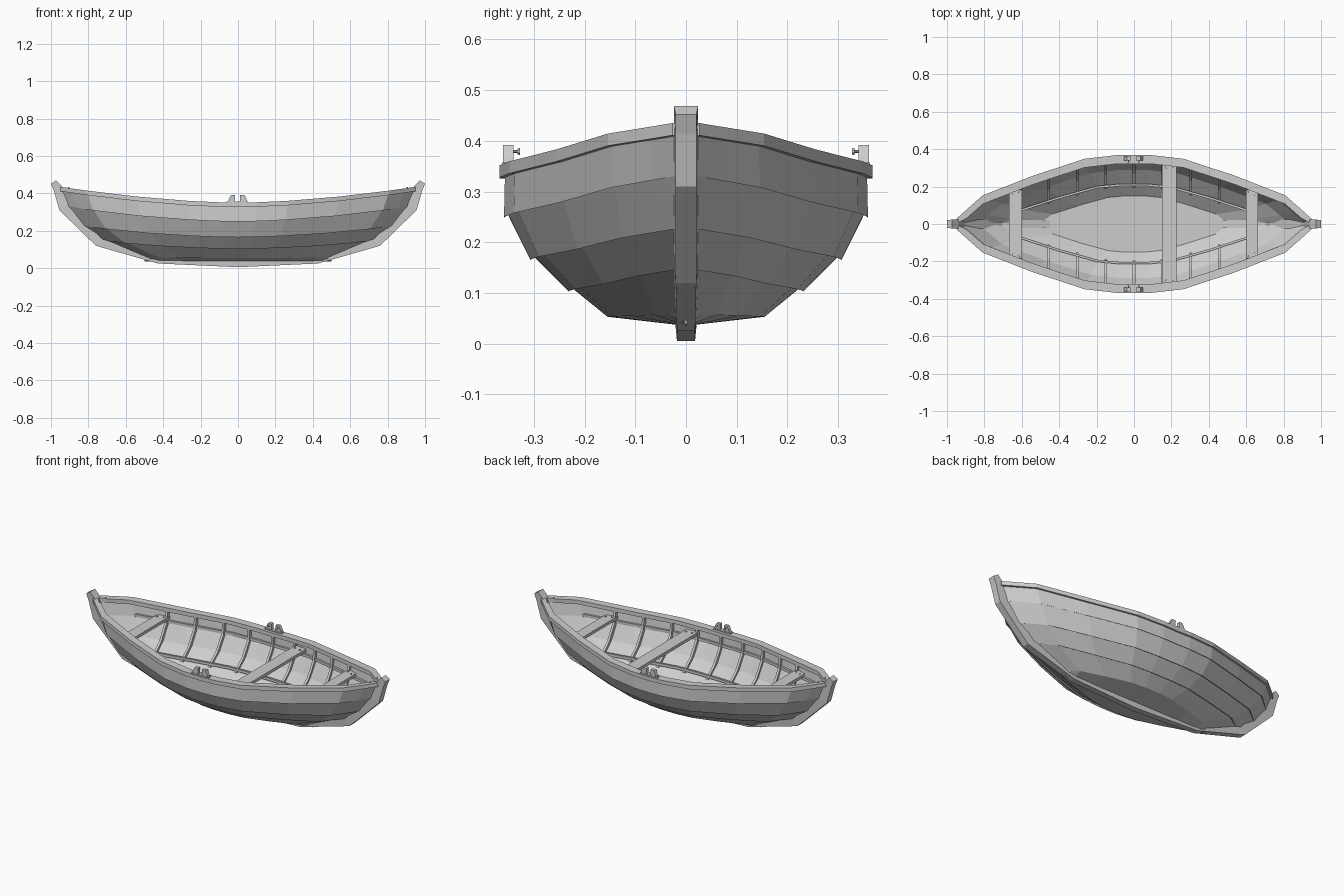
import bpy, bmesh
from mathutils import Vector

cube = bpy.data.objects.get("Cube")
if cube:
    bpy.data.objects.remove(cube, do_unlink=True)

GREY = (0.61, 0.61, 0.61, 1)
mat = bpy.data.materials.new("weathered grey")
mat.use_nodes = True
mat.diffuse_color = GREY
bsdf = mat.node_tree.nodes["Principled BSDF"]
bsdf.inputs["Base Color"].default_value = GREY
bsdf.inputs["Roughness"].default_value = 0.8


def finish(name, bm):
    bmesh.ops.recalc_face_normals(bm, faces=bm.faces)
    mesh = bpy.data.meshes.new(name)
    bm.to_mesh(mesh)
    bm.free()
    mesh.materials.append(mat)
    obj = bpy.data.objects.new(name, mesh)
    bpy.context.collection.objects.link(obj)
    return obj


def loft(name, sections):
    """Solid skin through a row of matching closed cross-sections."""
    bm = bmesh.new()
    rings = [[bm.verts.new(p) for p in sec] for sec in sections]
    n = len(rings[0])
    for a, b in zip(rings, rings[1:]):
        for i in range(n):
            j = (i + 1) % n
            bm.faces.new((a[i], a[j], b[j], b[i]))
    bm.faces.new(rings[0])
    bm.faces.new(rings[-1])
    return finish(name, bm)


def box(name, centre, size, taper=1.0):
    cx, cy, cz = centre
    sx, sy, sz = (v / 2 for v in size)
    def ring(z, k):
        return [(cx + a * sx * k, cy + b * sy * k, z)
                for a, b in ((-1, -1), (1, -1), (1, 1), (-1, 1))]
    return loft(name, [ring(cz - sz, 1), ring(cz + sz, taper)])


def bolt(name, centre, radius, depth, axis="Z"):
    bm = bmesh.new()
    bmesh.ops.create_cone(bm, cap_ends=True, segments=6, radius1=radius,
                          radius2=radius * 0.8, depth=depth)
    obj = finish(name, bm)
    obj.location = centre
    if axis == "Y":
        obj.rotation_euler.x = 1.5708
    return obj


# Hull lines: (end x, half breadth, middle z, end z) from bottom edge to sheer
LEVELS = [(0.50, 0.155, 0.053, 0.058), (0.71, 0.225, 0.110, 0.148),
          (0.83, 0.300, 0.172, 0.228), (0.91, 0.352, 0.256, 0.332),
          (0.95, 0.357, 0.340, 0.425)]
PLAN = [(0, 1), (0.1, 1), (0.28, 0.945), (0.57, 0.69), (0.85, 0.40),
        (0.94, 0.19), (1, 0.045)]
HALF = [u for u, w in PLAN]
STATIONS = [-u for u in HALF[:0:-1]] + HALF


def breadth(u):
    u = min(abs(u), 1)
    for (a, wa), (b, wb) in zip(PLAN, PLAN[1:]):
        if u <= b:
            return wa + (wb - wa) * (u - a) / (b - a)


def line_point(level, u):
    end, half, z0, z1 = LEVELS[level]
    return Vector((u * end, half * breadth(u), z0 + (z1 - z0) * abs(u) ** 1.7))


def at_x(level, x):
    return line_point(level, max(-1, min(1, x / LEVELS[level][0])))


def side(points, s):
    return [(p[0], p[1] * s, p[2]) for p in points]


# Flat bottom
bottom = []
for u in STATIONS:
    p = line_point(0, u)
    bottom.append([(p.x, -p.y, p.z), (p.x, 0, 0.035), (p.x, p.y, p.z),
                   (p.x, p.y, p.z + 0.010), (p.x, -p.y, p.z + 0.010)])
loft("bottom_boards", bottom)

for s, tag in ((-1, "front"), (1, "back")):
    # Overlapping planks, each lapping outside the one below
    for i in range(4):
        secs = []
        for u in STATIONS:
            lo, hi = line_point(i, u), line_point(i + 1, u)
            lap = 0.007 * min(1, breadth(u) * 2) if i else 0
            t = min(0.012, lo.y * 0.6)
            pts = [lo + Vector((0, lap, -lap)), hi,
                   hi + Vector((0, -t, 0.004)), lo + Vector((0, -t, 0.004))]
            secs.append(side(pts, s))
        loft(f"{tag}_plank_{i + 1}", secs)

    # Gunwale cap
    secs = []
    for u in STATIONS:
        p = line_point(4, u)
        out, inn = p.y + 0.011, max(p.y - 0.036, 0)
        lo, hi = p.z - 0.014, p.z + 0.010
        secs.append(side([(p.x, out, lo), (p.x, out, hi),
                          (p.x, inn, hi), (p.x, inn, lo)], s))
    loft(f"{tag}_gunwale", secs)

    # Inner stringers along the ribs
    for level, drop in ((3, 0.004), (1, 0.012)):
        secs = []
        for u in STATIONS[2:-2]:
            p = line_point(level, u)
            y, z = p.y - 0.010, p.z + drop
            secs.append(side([(p.x, y, z), (p.x, y, z + 0.016),
                              (p.x, y - 0.012, z + 0.016), (p.x, y - 0.012, z)], s))
        loft(f"{tag}_stringer_{level}", secs)

    # Ribs
    for k in range(-4, 5):
        x = k * 0.152
        secs = []
        for level in (1, 2, 3, 4):
            p = at_x(level, x)
            y, z = p.y - 0.006, p.z
            secs.append(side([(x - 0.007, y, z), (x + 0.007, y, z),
                              (x + 0.007, y - 0.024, z + 0.006),
                              (x - 0.007, y - 0.024, z + 0.006)], s))
        loft(f"{tag}_rib_{k + 5}", secs)

    # Rowlock: base plate, two tapered posts and their bolts
    box(f"{tag}_rowlock_base", (-0.003, s * 0.350, 0.353), (0.115, 0.026, 0.008))
    for x in (-0.029, 0.026):
        outer = 1 if x > 0 else -1
        secs = [side([(x - outer * 0.014, y, 0.355), (x + outer * 0.024, y, 0.355),
                      (x + outer * 0.020, y, 0.368), (x + outer * 0.008, y, 0.392),
                      (x - outer * 0.014, y, 0.392)], s) for y in (0.340, 0.361)]
        loft(f"{tag}_rowlock_post", secs)
        bolt(f"{tag}_rowlock_pin", (x, s * 0.337, 0.379), 0.003, 0.014, "Y")
        bolt(f"{tag}_rowlock_knob", (x, s * 0.330, 0.379), 0.007, 0.005, "Y")

# Keel running up into both stems: outer and inner edge pairs
STEM = [((0, 0.005), (0, 0.038)), ((0.43, 0.025), (0.41, 0.055)),
        ((0.76, 0.120), (0.725, 0.155)), ((0.955, 0.310), (0.905, 0.330)),
        ((0.985, 0.415), (0.935, 0.430)), ((1.0, 0.452), (0.972, 0.469))]
path = [(-1, a, b) for a, b in STEM[:0:-1]] + [(1, a, b) for a, b in STEM]
secs = []
for d, (ox, oz), (ix, iz) in path:
    w = 0.024 if oz > 0.1 else 0.021
    secs.append([(d * ox, -w * 0.85, oz), (d * ox, w * 0.85, oz),
                 (d * ix, w, iz), (d * ix, -w, iz)])
loft("keel_and_stems", secs)

# Seats, cut to the hull width, with bolts at their ends
for name, x0, x1, z in (("middle_seat", 0.150, 0.226, 0.292),
                        ("left_seat", 0.598, 0.664, 0.318),
                        ("right_seat", -0.598, -0.668, 0.318)):
    secs = []
    for x in (x0, x1):
        y = at_x(4, x).y - 0.014
        secs.append([(x, -y, z), (x, y, z), (x, y, z + 0.018), (x, -y, z + 0.018)])
    loft(name, secs)
    for s in (-1, 1):
        for f in (0.25, 0.75):
            x = x0 + (x1 - x0) * f
            bolt(f"{name}_bolt", (x, s * (at_x(4, x).y - 0.048), z + 0.020), 0.005, 0.006)

# Bolts through the gunwale near each stem
for d in (-1, 1):
    for s in (-1, 1):
        bolt("gunwale_bolt", (d * 0.905, s * 0.03, 0.429), 0.005, 0.007)
